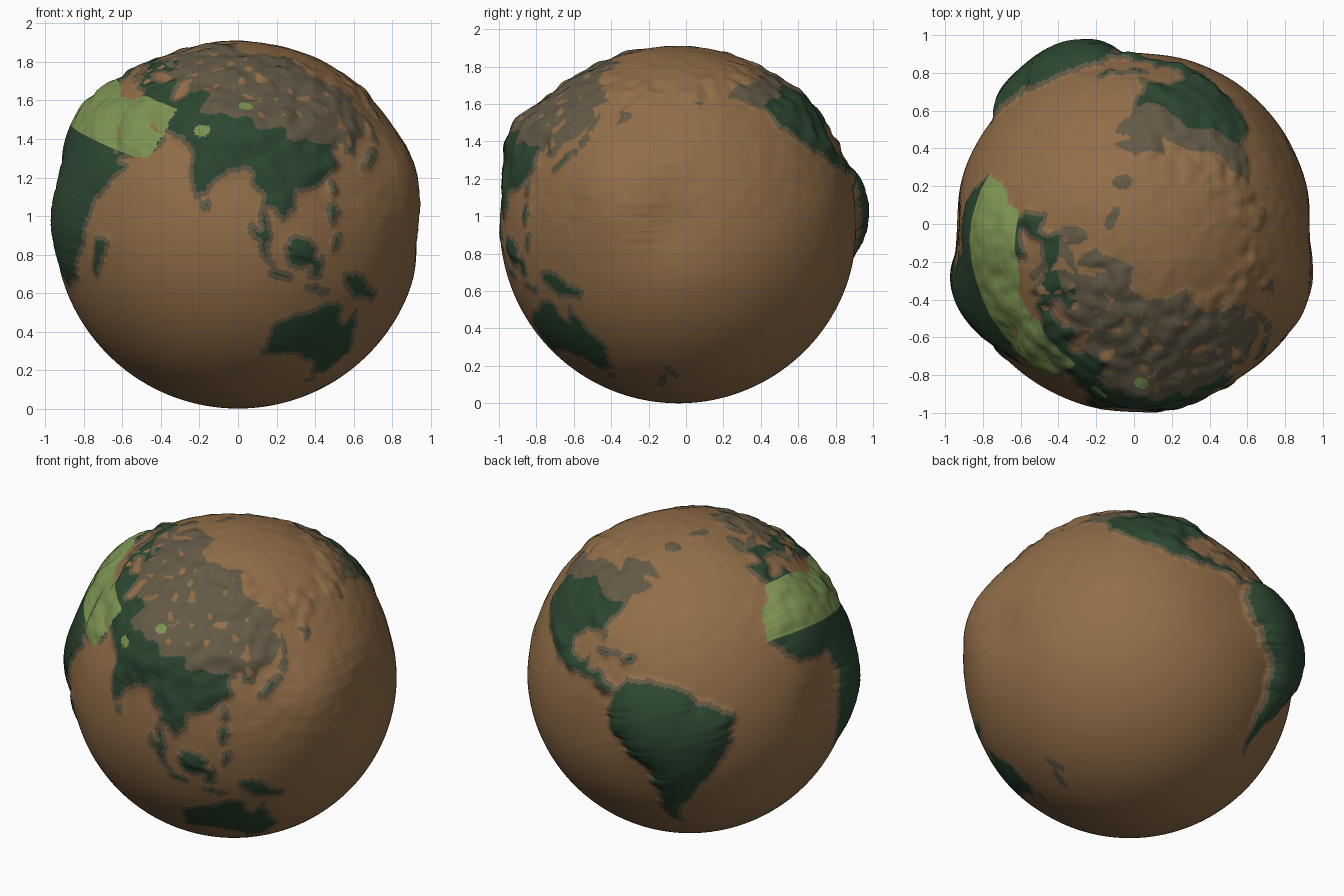
import bpy, math
from mathutils import Vector, Matrix, noise

if "Cube" in bpy.data.objects:
    bpy.data.objects.remove(bpy.data.objects["Cube"])

W, H = 540, 270                 # longitude / latitude cells
CELL = 360 / W
RADIUS = 0.955

# Coast outlines as longitude, latitude
africa = [(-6, 35.5), (10, 37), (11, 33), (20, 31), (32, 31), (37, 21), (43, 12), (51, 12),
          (41, -2), (40, -15), (35, -24), (32, -29), (20, -34.5), (12, -17), (13, -6),
          (9, 4), (-8, 4.5), (-17, 14), (-16, 22), (-10, 30)]
arabia = [(35, 33), (45, 33), (48, 30), (51, 25), (56, 25), (59, 22), (55, 17), (44, 12.5), (40, 20), (35, 28)]
europe = [(-9, 37), (-9, 43), (-2, 43.5), (-1, 46), (-4, 48.5), (2, 51), (8, 54), (20, 54.5),
          (24, 59), (30, 60), (22, 61), (25, 65), (21, 65), (17, 61), (15, 56), (8, 58.5),
          (5, 61), (14, 68), (25, 71), (44, 67), (62, 68), (62, 36), (36, 33), (36, 36),
          (28, 36.5), (27, 40), (23, 37), (20, 40), (14, 45), (12, 44), (18, 40), (16, 38),
          (10, 44), (3, 43), (0, 39), (-3, 37)]
north_asia = [(60, 68), (73, 71), (80, 72), (100, 75), (113, 73), (130, 71), (150, 71), (170, 69),
              (188, 66), (178, 63), (165, 60), (162, 54), (157, 51), (156, 57), (160, 61),
              (142, 59), (135, 55), (141, 52), (138, 46), (130, 42), (110, 34), (60, 36)]
south_asia = [(45, 38), (45, 32), (51, 28), (57, 26), (67, 25), (72, 21), (73, 17), (77.5, 8),
              (80, 11), (80, 15), (86, 20), (91, 22), (94, 17), (98, 15), (98, 9), (101, 3),
              (104, 2), (100, 12), (102, 13), (106, 9), (109, 14), (106, 20), (110, 21),
              (118, 24), (122, 30), (119, 35), (122, 37), (118, 39), (125, 39), (126, 35),
              (129, 36), (131, 44), (60, 44)]
north_america = [(-165, 70), (-166, 62), (-158, 57), (-150, 60), (-140, 60), (-132, 55), (-124, 48),
                 (-124, 40), (-117, 32), (-106, 22), (-97, 16), (-88, 13), (-83, 8), (-78, 8),
                 (-83, 15), (-88, 16), (-87, 21), (-91, 18.5), (-97, 21), (-97, 28), (-89, 30),
                 (-83, 30), (-80.5, 25.5), (-81, 31), (-75, 36), (-70, 42), (-60, 46), (-66, 50),
                 (-56, 51), (-62, 58), (-78, 62), (-80, 52), (-93, 58), (-85, 69), (-125, 70)]
south_america = [(-80, 1), (-77, 8), (-72, 12), (-62, 10), (-51, 4), (-50, 0), (-35, -6), (-39, -15),
                 (-41, -22), (-48, -27), (-54, -34), (-58, -38), (-65, -42), (-68, -50), (-68, -55),
                 (-74, -50), (-73, -38), (-71, -20), (-76, -14), (-81, -5)]
australia = [(114, -22), (122, -18), (130, -12), (136, -12), (136, -15), (140, -17.5), (142.5, -11),
             (146, -19), (153, -26), (150, -37), (144, -38.5), (138, -34), (131, -31.5),
             (124, -33.5), (115, -34.5)]

# Islands and inland seas as ellipses: longitude, latitude, half width, half height, turn
islands = [(47, -19, 2.4, 7, -15), (101.5, 0, 1.7, 8, 42), (110, -7.3, 5, 1.2, -5), (114, 1, 4.5, 5, 0),
           (121, -2, 1.8, 4, 0), (122, 16, 1.8, 3.5, 0), (125, 8, 2, 3, 0), (140, -5, 10, 3, -22),
           (137, 36, 6, 1.7, 42), (143, 43, 2, 1.5, 0), (121, 23.5, 1, 1.6, 0), (81, 7.5, 1, 1.6, 0),
           (147, -42, 1.8, 1.6, 0), (176, -39, 1.5, 3.5, 20), (170, -44, 1.5, 4, -40), (-2, 53.5, 3, 4, 10),
           (-18, 65, 4, 1.3, 0), (143, 50, 1, 4, 0), (-79, 21.8, 5, 1.1, -15), (-71, 19, 2.8, 1.2, 0),
           (-45, 61, 3, 1.5, 0), (124, -9, 5, 1, 5)]
seas = [(35, 43.2, 6, 1.8, 0), (51, 42, 2.3, 5, 15), (80, 46.5, 2.5, 1, 0), (107, 53, 1, 3, -40)]


def fill(mask, pts):
    """Scanline fill of an outline on the longitude / latitude grid."""
    for j in range(H):
        lat = -90 + (j + 0.5) * CELL
        cuts = []
        for (x0, y0), (x1, y1) in zip(pts, pts[1:] + pts[:1]):
            if (y0 > lat) != (y1 > lat):
                cuts.append(x0 + (lat - y0) / (y1 - y0) * (x1 - x0))
        cuts.sort()
        for a, b in zip(cuts[::2], cuts[1::2]):
            for i in range(math.ceil((a + 180) / CELL - 0.5), math.floor((b + 180) / CELL + 0.5)):
                mask[j][i % W] = True


def ellipse(lon, lat, rx, ry, turn):
    t, k = math.radians(turn), 1 / math.cos(math.radians(lat)) if abs(lat) > 50 else 1
    ring = [(rx * math.cos(s * math.pi / 8), ry * math.sin(s * math.pi / 8)) for s in range(16)]
    return [(lon + (u * math.cos(t) - v * math.sin(t)) * k, lat + u * math.sin(t) + v * math.cos(t))
            for u, v in ring]


def unit(lon, lat):
    a, b = math.radians(lon), math.radians(lat)
    return Vector((math.cos(b) * math.cos(a), math.cos(b) * math.sin(a), math.sin(b)))


mask, water, land = ([[False] * W for _ in range(H)] for _ in range(3))
for outline in (africa, arabia, europe, north_asia, south_asia, north_america, south_america, australia):
    fill(mask, outline)
for isle in islands:
    fill(mask, ellipse(*isle))
for sea in seas:
    fill(water, ellipse(*sea))

# Natural coastlines: look the mask up, slightly widened, at shifted places
for j in range(1, H - 1):
    lat = -90 + (j + 0.5) * CELL
    for i in range(W):
        n = noise.noise_vector(unit(-180 + (i + 0.5) * CELL, lat) * 9) * 1.8 / CELL
        jj, ii = min(H - 2, max(1, round(j + n.y))), round(i + n.x) % W
        land[j][i] = not water[jj][ii] and (mask[jj][ii] or mask[jj + 1][ii] or mask[jj - 1][ii]
                                            or mask[jj][ii - 1] or mask[jj][(ii + 1) % W])

# Distance inland, in degrees
dist = [[60.0 if c else 0.0 for c in row] for row in land]
for sgn in (1, -1, 1, -1):
    for j in (range(1, H - 1) if sgn > 0 else range(H - 2, 0, -1)):
        step = CELL * math.cos(math.radians(-90 + (j + 0.5) * CELL))
        row, prev = dist[j], dist[j - sgn]
        diag = math.hypot(step, CELL)
        for i in (range(W) if sgn > 0 else range(W - 1, -1, -1)):
            if row[i]:
                row[i] = min(row[i], row[(i - sgn) % W] + step, prev[i] + CELL,
                             prev[(i - 1) % W] + diag, prev[(i + 1) % W] + diag)


def rise(lon, lat):
    """How high the inland of each continent stands."""
    if lon < -30 and lat < 13:
        return 0.095 * min(1, max(0.1, (lat + 55) / 30))
    if lon > 90 and lat < 0:
        return 0.004
    if lat > 45:
        return 0.015
    return 0.03


# Relief: raised land, mountains, sea swells and hollows (longitude, latitude, height, spread)
swells = [(unit(a, b), h, 2 * math.radians(s) ** 2) for a, b, h, s in
          [(83, 34, 0.055, 8), (112, 45, 0.02, 12), (158, 30, 0.055, 12), (-66, -10, 0.03, 8),
           (3, 21, 0.035, 11), (24, -11, 0.035, 9), (-52, 38, -0.022, 13), (-178, 16, -0.035, 8),
           (2, -14, -0.03, 7), (-150, 30, -0.012, 14), (-92, -3, -0.01, 8)]]
relief = [[0.0] * W for _ in range(H)]
for j in range(H):
    lat = -90 + (j + 0.5) * CELL
    for i in range(W):
        lon, d = -180 + (i + 0.5) * CELL, dist[j][i]
        p = unit(lon, lat)
        h = 0.007 * min(1, max(0, (lat + 15) / 40)) * noise.noise(p * 4)
        if d:
            h += rise(lon, lat) * (1 - math.exp(-d / 4))
        if lat > 15:
            h += (0.018 if d else 0.004) * noise.noise(p * 14)
        for c, amp, spread in swells:
            h += amp * math.exp(-(p - c).length_squared / spread)
        relief[j][i] = h
for _ in range(3):
    relief = [[(r[i - 1] + r[i] + r[(i + 1) % W]) / 3 for i in range(W)] for r in relief]
    relief = [[(a + b + c) / 3 for a, b, c in zip(relief[max(j - 1, 0)], relief[j], relief[min(j + 1, H - 1)])]
              for j in range(H)]


def place(v):
    v = v.normalized()
    lon, lat = math.degrees(math.atan2(v.y, v.x)), math.degrees(math.asin(max(-1, min(1, v.z))))
    return lon, lat, int((lon + 180) / CELL) % W, min(H - 1, int((lat + 90) / CELL))


BROWN, GREEN, LIME, GREY = range(4)


def ground(lon, lat, d, p):
    """Colour by climate: coast fringe, desert, forest, cold plains."""
    if d == 0:
        return BROWN
    la = lat + 4 * noise.noise(p * 9)
    if lon < -50:                                   # the western continents
        if la > 59:
            return BROWN
        if d < 1.7 or la > 50 - max(0, lon + 95) * 0.5 and lat > 30:
            return GREY
        return GREEN
    if lon < 57 and 14.5 < lat < 34:
        return LIME
    if math.hypot(lon - 71, (lat - 29) * 1.5) < 3 or math.hypot(lon - 82, (lat - 41) * 1.5) < 3:
        return LIME
    if lon > 100 and la > 72 - (lon - 100) * 0.25:
        return BROWN
    if d < 1.7:
        return GREY
    if lat > 38 and noise.noise(p * 15 + Vector((5, 2, 1))) > 0.4:
        return BROWN
    limit = 50 if lon < 35 else 43 if lon < 66 else 36
    return GREEN if la < limit else GREY


# Globe
bpy.ops.mesh.primitive_uv_sphere_add(segments=W, ring_count=H, radius=1)
globe = bpy.context.object
globe.name = "globe"
mesh = globe.data
for name, col in [("brown_sea", (0.285, 0.155, 0.065)), ("dark_green_forest", (0.025, 0.062, 0.03)),
                  ("lime_desert", (0.205, 0.296, 0.085)), ("grey_olive_plain", (0.125, 0.10, 0.06))]:
    mat = bpy.data.materials.new(name)
    mat.diffuse_color = (*col, 1)
    mat.use_nodes = True
    mat.node_tree.nodes["Principled BSDF"].inputs["Base Color"].default_value = mat.diffuse_color
    mesh.materials.append(mat)
for face in mesh.polygons:
    lon, lat, i, j = place(face.center)
    face.material_index = ground(lon, lat, dist[j][i], face.center)

# Tilted axis, the meridian that faces the front, and the centre above the ground
north = Vector((0.28, -0.08, 0.957)).normalized()
front = (Vector((0, -1, 0)) - north * 0.08).normalized()
east = north.cross(front)
t = math.radians(-92.3)
zero = front * math.cos(t) + east * math.sin(t)
turn = Matrix((zero, north.cross(zero), north)).transposed()
for v in mesh.vertices:
    _, lat, i, j = place(v.co)
    h = relief[j][i] if abs(lat) < 89 else sum(relief[j]) / W
    v.co = turn @ (v.co.normalized() * (RADIUS + h)) + Vector((0, -0.04, RADIUS))
bpy.ops.object.shade_smooth()
